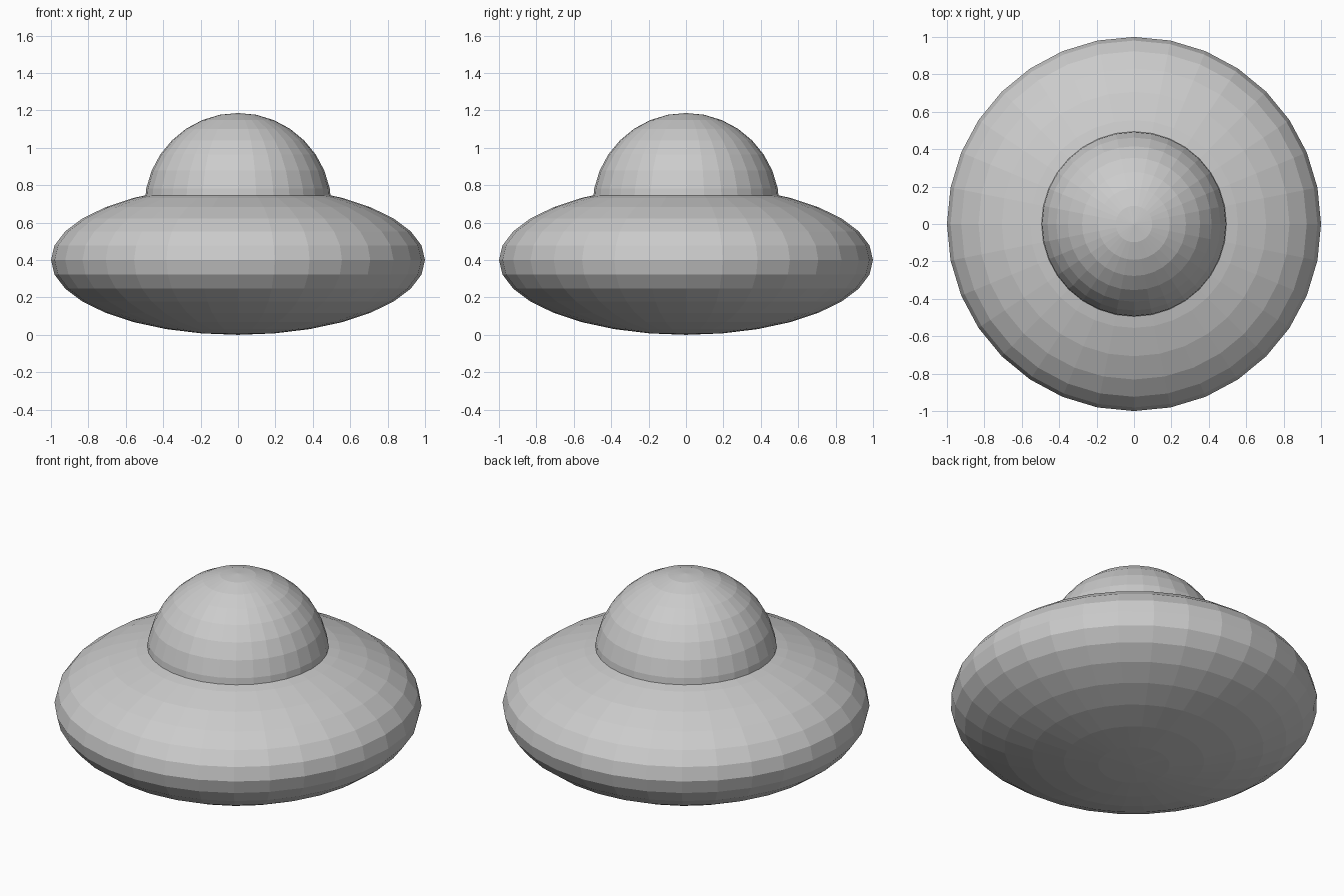
import bpy

# Remove the default object
cube = bpy.data.objects.get("Cube")
if cube:
    bpy.data.objects.remove(cube, do_unlink=True)

# Single grey material
grey = bpy.data.materials.new("light grey")
grey.use_nodes = True
colour = (0.6, 0.6, 0.6, 1.0)
grey.diffuse_color = colour
grey.node_tree.nodes["Principled BSDF"].inputs["Base Color"].default_value = colour


def faceted_sphere(name, radius, height, z):
    """Flat-shaded ellipsoid with its centre at height z."""
    bpy.ops.mesh.primitive_uv_sphere_add(segments=32, ring_count=16, radius=1, location=(0, 0, z))
    obj = bpy.context.object
    obj.name = obj.data.name = name
    obj.scale = (radius, radius, height)
    bpy.ops.object.transform_apply(location=False, rotation=False, scale=True)
    obj.data.materials.append(grey)
    return obj


# Flattened saucer hull
faceted_sphere("saucer_hull", 1.0, 0.4, 0.4)

# Round cabin dome, sunk into the hull
faceted_sphere("cabin_dome", 0.5, 0.5, 0.686)
